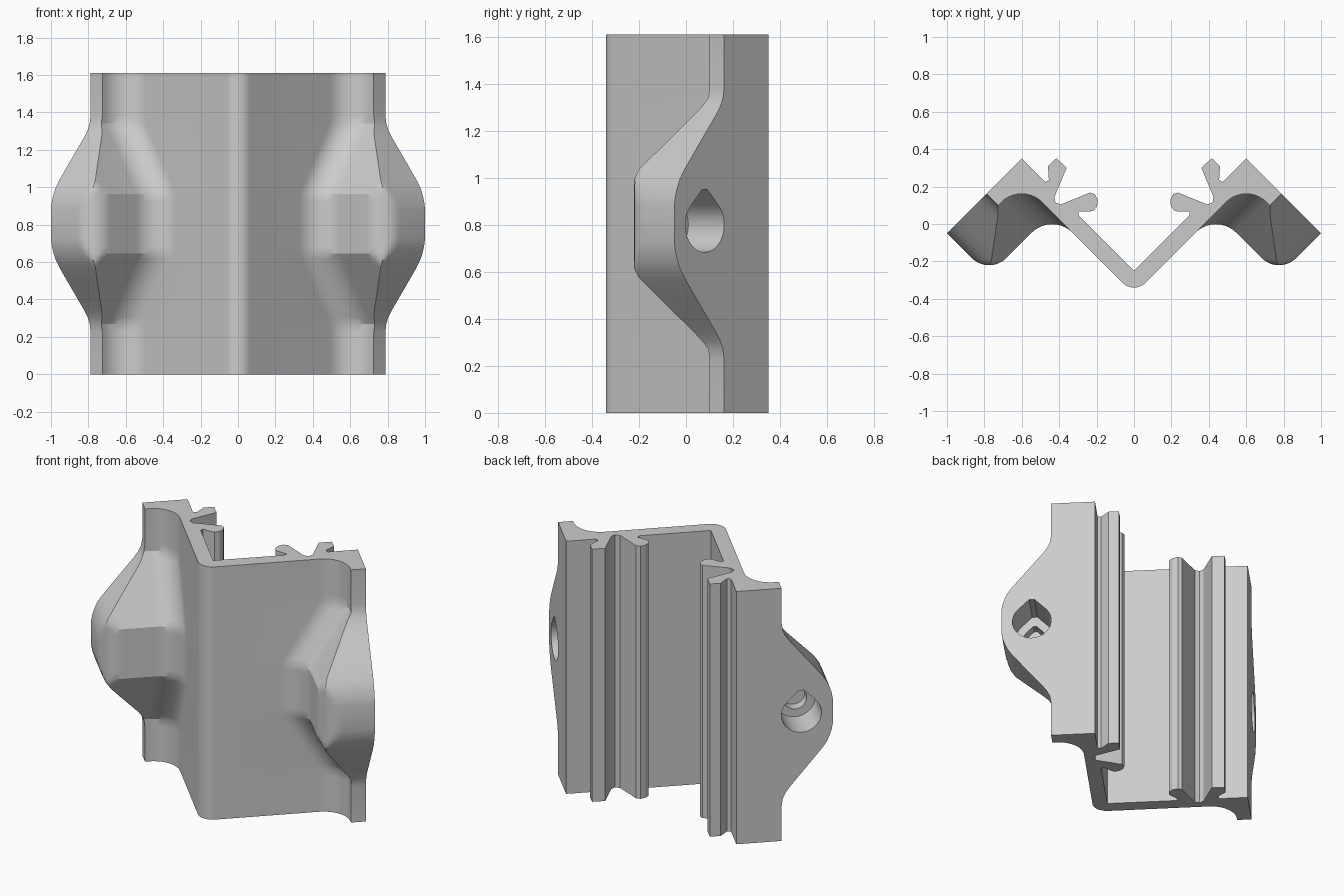
import bpy, bmesh
from math import sin, cos, pi, sqrt, radians

if "Cube" in bpy.data.objects:
    bpy.data.objects.remove(bpy.data.objects["Cube"])

HEIGHT = 1.61
MID = HEIGHT / 2
BACK = 0.672       # distance of the mounting face along its normal
WALL = 0.265       # front surface of the V wall
FILLET = 0.155
ROUND = 0.13       # rounded outer corner of the lug

grey = bpy.data.materials.new("light_grey")
grey.use_nodes = True
colour = (0.6, 0.6, 0.6, 1)
grey.diffuse_color = colour
grey.node_tree.nodes["Principled BSDF"].inputs["Base Color"].default_value = colour


def plan(u, n):
    """Wing coordinates (along face, along normal) to x, y."""
    return ((u + n) / sqrt(2), (n - u) / sqrt(2))


# Lug outline: distance from mid height and reach in x
OUTLINE = [(0, 1.0), (0.08, 1.0), (0.12, 0.995), (0.158, 0.986), (0.19, 0.976),
           (0.23, 0.957), (0.3, 0.917), (0.4, 0.859), (0.46, 0.824),
           (0.5, 0.804), (0.535, 0.793), (0.58, 0.788), (MID, 0.788)]

# Back of one wing: flange edge, two clip hooks, inner corner
HOOKS = [(0.6, 0.35), (0.475, 0.225), (0.455, 0.235), (0.46, 0.31), (0.415, 0.352),
         (0.36, 0.30), (0.425, 0.145), (0.42, 0.115), (0.39, 0.105),
         (0.235, 0.168), (0.21, 0.16), (0.195, 0.13), (0.197, 0.095),
         (0.215, 0.072), (0.235, 0.067), (0.295, 0.067), (0.297, 0.047)]


def section(d, reach):
    """Closed outline of the bracket at distance d from mid height."""
    end = sqrt(2) * reach - BACK
    front = min(max(0.354, 0.354 + 0.61 * (d - 0.158)), 0.584)
    half = []
    for i in range(1, 7):                      # rounded spine of the V
        a = radians(-90 + 45 * i / 6)
        half.append((0.088 * cos(a), -0.252 + 0.088 * sin(a)))
    for i in range(11):                        # fillet from wall to lug
        a = pi - pi / 2 * i / 10
        half.append(plan(WALL + FILLET + FILLET * cos(a),
                         front - FILLET + FILLET * sin(a)))
    for i in range(13):                        # lug corner
        a = pi / 2 * (1 - i / 12)
        half.append(plan(min(0.612 + ROUND * cos(a), end),
                         max(0.484 - ROUND * sin(a), front)))
    half.append(plan(end, BACK))
    half += HOOKS
    mirrored = [(-x, y) for x, y in reversed(half)]
    return [(0, -0.34)] + half + [(0, -0.25)] + mirrored


def finish(name, bm):
    bmesh.ops.remove_doubles(bm, verts=bm.verts, dist=0.0002)
    bmesh.ops.recalc_face_normals(bm, faces=bm.faces)
    mesh = bpy.data.meshes.new(name)
    bm.to_mesh(mesh)
    bm.free()
    mesh.materials.append(grey)
    ob = bpy.data.objects.new(name, mesh)
    bpy.context.collection.objects.link(ob)
    return ob


def loft(name, rings):
    """Skin a stack of equal rings of points and cap both ends."""
    bm = bmesh.new()
    rings = [[bm.verts.new(p) for p in ring] for ring in rings]
    for low, high in zip(rings, rings[1:]):
        for i in range(len(low)):
            bm.faces.new((low[i - 1], low[i], high[i], high[i - 1]))
    bm.faces.new(rings[0][::-1])
    bm.faces.new(rings[-1])
    return finish(name, bm)


# Bracket body with V wall, flanges, lugs and hooks
levels = [(-d, r) for d, r in reversed(OUTLINE)] + OUTLINE[1:]
bracket = loft("corner_bracket",
               [[(x, y, MID + s) for x, y in section(abs(s), r)] for s, r in levels])


def drop(radius):
    """Teardrop hole outline with a clipped peak."""
    pts = []
    for i in range(37):
        a = radians(135 + 270 * i / 36)
        pts.append((radius * cos(a), radius * sin(a)))
    clip = radius * 1.28
    tip = radius * sqrt(2) - clip
    return pts + [(tip, clip), (-tip, clip)]


# Stepped blind screw holes in both lugs
bpy.context.view_layer.objects.active = bracket
for side in (1, -1):
    for radius, start, stop in ((0.117, 0.456, 0.72), (0.068, 0.39, 0.5)):
        rings = []
        for n in (start, stop):
            ring = []
            for u, z in drop(radius):
                x, y = plan(0.559 + u, n)
                ring.append((side * x, y, MID - 0.005 + z))
            rings.append(ring)
        cutter = loft("hole_cutter", rings)
        cutter.hide_render = True
        mod = bracket.modifiers.new("hole", "BOOLEAN")
        mod.operation = "DIFFERENCE"
        mod.solver = "EXACT"
        mod.object = cutter
        bpy.ops.object.modifier_apply(modifier=mod.name)
        bpy.data.objects.remove(cutter)

bpy.ops.object.select_all(action="DESELECT")
bracket.select_set(True)
bpy.ops.object.shade_smooth_by_angle(angle=radians(28))
